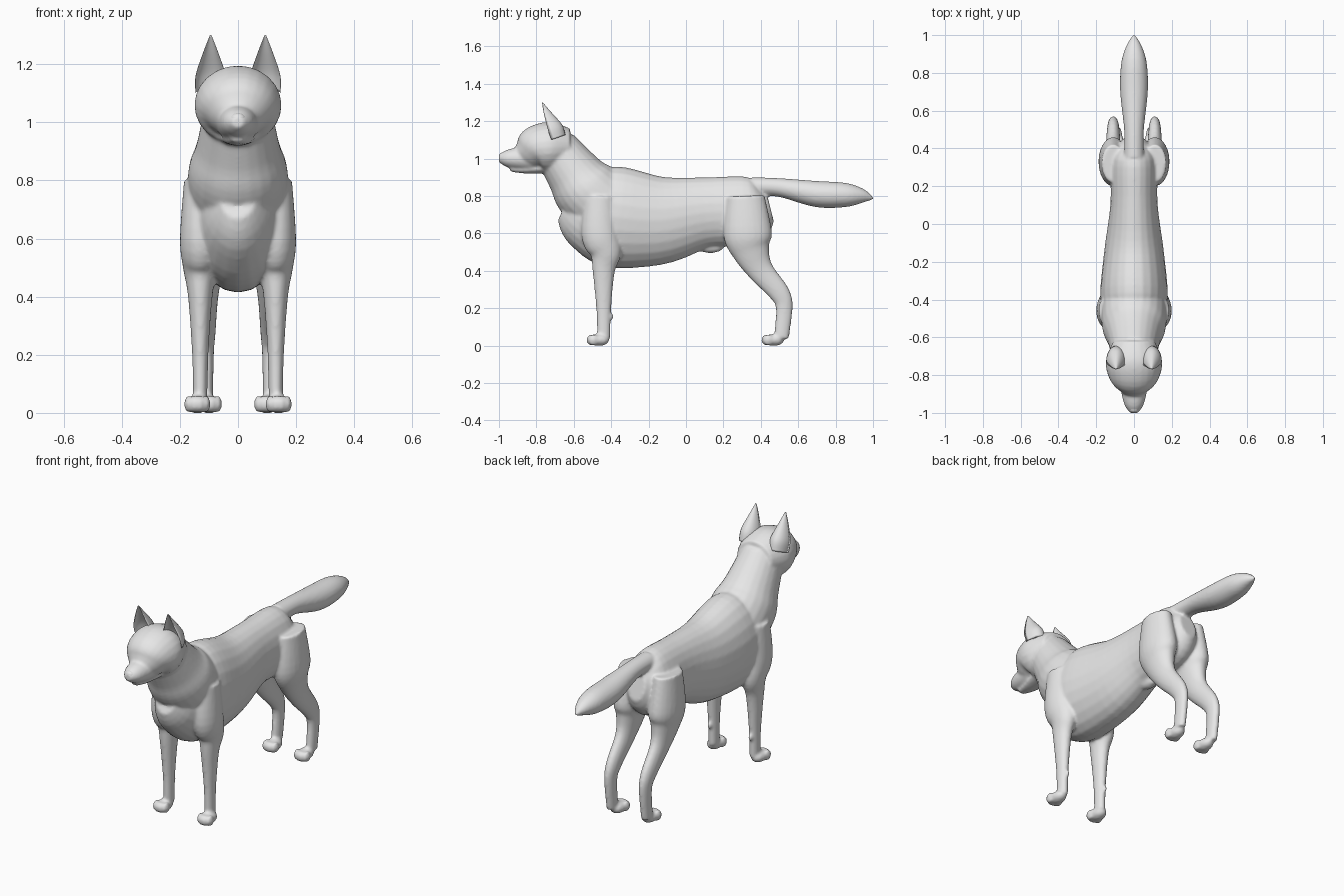
import bpy, bmesh, math
from mathutils import Vector, Matrix
from mathutils.geometry import interpolate_bezier

if "Cube" in bpy.data.objects:
    bpy.data.objects.remove(bpy.data.objects["Cube"])

colour = (0.8, 0.8, 0.8, 1)
grey = bpy.data.materials.new("plain_grey")
grey.use_nodes = True
grey.diffuse_color = colour
grey.node_tree.nodes["Principled BSDF"].inputs["Base Color"].default_value = colour


def smooth_path(points, resolution=6):
    """Pass a smooth curve through the points, radius included."""
    points = [Vector(point) for point in points]
    padded = points[:1] + points + points[-1:]
    path = points[:1]
    for before, start, end, after in zip(padded, padded[1:], padded[2:], padded[3:]):
        leave = start + (end - before) / 6
        arrive = end - (after - start) / 6
        path += interpolate_bezier(start, leave, arrive, end, resolution)[1:]
    return path


def tube(bm, points, width, x=0, cup=1, sides=24):
    """Sweep an oval along (y, z, radius) points; width scales it sideways."""
    path = smooth_path(points)
    loops = []
    for index, point in enumerate(path):
        behind = path[max(index - 1, 0)]
        ahead = path[min(index + 1, len(path) - 1)]
        along = (ahead - behind).to_2d().normalized()
        across = Vector((0, -along.y, along.x))
        centre = Vector((x, point.x, point.y))
        radius = point.z
        loop = []
        for step in range(sides):
            angle = math.tau * step / sides
            depth = math.cos(angle)
            if depth > 0:
                depth *= cup
            sideways = Vector((math.sin(angle) * width, 0, 0))
            loop.append(bm.verts.new(centre + (across * depth + sideways) * radius))
        loops.append(loop)
    for lower, upper in zip(loops, loops[1:]):
        for step in range(sides):
            bm.faces.new((lower[step - 1], lower[step], upper[step], upper[step - 1]))
    bm.faces.new(loops[0])
    bm.faces.new(loops[-1])


def ball(bm, location, size):
    matrix = Matrix.Translation(location) @ Matrix.Diagonal(size).to_4x4()
    bmesh.ops.create_uvsphere(bm, u_segments=20, v_segments=12, radius=1, matrix=matrix)


def finish(name, bm):
    """Turn the bmesh into a smooth-shaded object."""
    bmesh.ops.recalc_face_normals(bm, faces=bm.faces)
    for face in bm.faces:
        face.smooth = True
    mesh = bpy.data.meshes.new(name)
    bm.to_mesh(mesh)
    bm.free()
    mesh.materials.append(grey)
    created = bpy.data.objects.new(name, mesh)
    bpy.context.collection.objects.link(created)
    return created


body = bmesh.new()

# Torso, from rump to breastbone
tube(body, [(.45, .74, .08), (.35, .72, .18), (.1, .71, .19),
            (-.15, .67, .24), (-.4, .69, .27), (-.55, .72, .2), (-.64, .76, .1)], width=.66)

# Neck, rising from the withers
tube(body, [(-.4, .72, .18), (-.53, .83, .18), (-.6, .92, .15), (-.7, 1.06, .12)], width=.95)

# Skull
tube(body, [(-.62, 1.06, .1), (-.72, 1.06, .135), (-.8, 1.05, .125),
            (-.85, 1.02, .09), (-.88, 1, .06)], width=1.1)

# Muzzle and lower jaw
tube(body, [(-.82, 1, .07), (-.9, 1, .06), (-.96, 1, .045), (-1, 1, .02)], width=1.1)
tube(body, [(-.76, .95, .03), (-.86, .94, .02), (-.94, .94, .01)], width=2.2)

# Bushy tail
tube(body, [(.35, .85, .05), (.5, .845, .05), (.7, .81, .07),
            (.85, .805, .065), (.94, .8, .04), (1.005, .785, .004)], width=1.05)

# Belly sheath
ball(body, (0, .13, .525), (.03, .07, .03))

for side in (1, -1):
    # Foreleg, shoulder to wrist, with its wrist pad
    tube(body, [(-.46, .8, .08), (-.46, .6, .1), (-.43, .5, .085),
                (-.44, .4, .06), (-.44, .2, .04), (-.44, .04, .035)],
         width=.7, x=side * .13)
    ball(body, (side * .13, -.4, .155), (.012, .014, .018))

    # Hind leg, thigh to hock to foot
    tube(body, [(.32, .8, .1), (.33, .6, .13), (.35, .5, .1), (.4, .4, .07),
                (.5, .28, .055), (.525, .2, .045), (.51, .04, .04)],
         width=.6, x=side * .11)

    # Paws with four toes each
    for x, y in ((.14, -.465), (.1, .47)):
        paw = Vector((side * x, y, .03))
        ball(body, paw, (.038, .055, .032))
        for toe in (-1.5, -.5, .5, 1.5):
            spread = Vector((toe * .02, abs(toe) * .01 - .045, 0))
            ball(body, paw + spread, (.015, .028, .03))

# Fuse the overlapping parts into one skin
skin = finish("body", body)
fuse = skin.modifiers.new("fuse", 'REMESH')
fuse.mode = 'VOXEL'
fuse.voxel_size = .008
fuse.use_smooth_shade = True
soften = skin.modifiers.new("soften", 'SMOOTH')
soften.iterations = 6

# Nose pad
nose = bmesh.new()
ball(nose, (0, -.98, 1.01), (.027, .02, .022))
finish("nose", nose)

# Ears as cupped shells, and eyes
for side, label in ((1, "left"), (-1, "right")):
    ear = bmesh.new()
    tube(ear, [(-.72, 1.1, .08), (-.74, 1.16, .08), (-.76, 1.24, .04), (-.77, 1.3, .004)],
         width=.65, x=side * .094, cup=-.55)
    finish(label + "_ear", ear)
    eye = bmesh.new()
    ball(eye, (side * .062, -.844, 1.075), (.019, .018, .015))
    finish(label + "_eye", eye)
